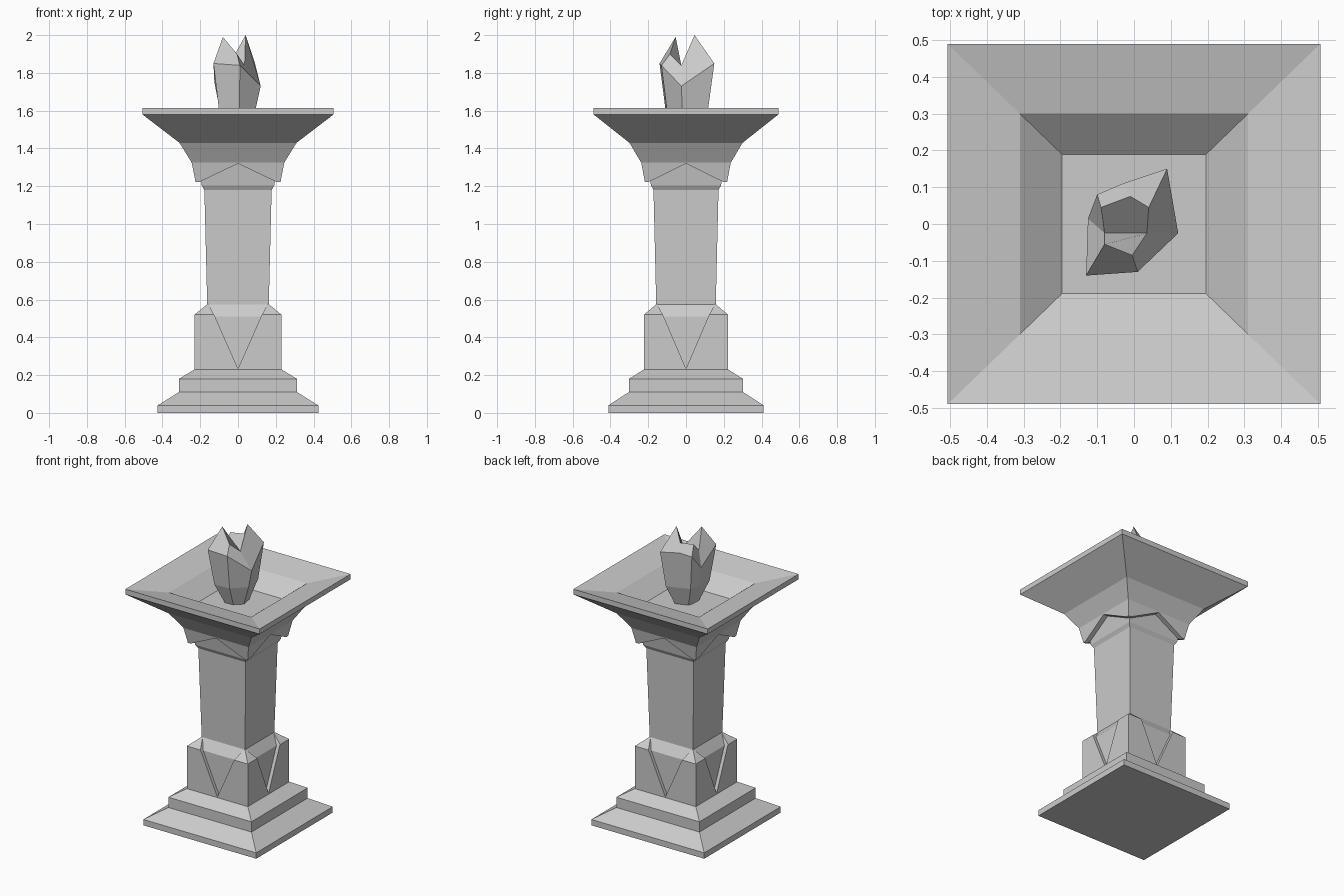
import bpy
import bmesh
from mathutils import Vector

if "Cube" in bpy.data.objects:
    bpy.data.objects.remove(bpy.data.objects["Cube"])

Y_RATIO = 0.967  # the plan is slightly narrower front to back


def finish(name, bm):
    bmesh.ops.recalc_face_normals(bm, faces=bm.faces)
    mesh = bpy.data.meshes.new(name)
    bm.to_mesh(mesh)
    bm.free()
    obj = bpy.data.objects.new(name, mesh)
    bpy.context.collection.objects.link(obj)
    return obj


def loft(name, rings):
    """Join equal-length rings of points and cap both ends."""
    bm = bmesh.new()
    loops = [[bm.verts.new(p) for p in ring] for ring in rings]
    n = len(loops[0])
    for low, high in zip(loops, loops[1:]):
        for i in range(n):
            j = (i + 1) % n
            bm.faces.new((low[i], low[j], high[j], high[i]))
    bm.faces.new(loops[0][::-1])
    bm.faces.new(loops[-1])
    return finish(name, bm)


def square_loft(name, profile):
    """Square-plan solid from (half width, height) pairs."""
    corners = ((-1, -1), (1, -1), (1, 1), (-1, 1))
    return loft(name, [[(sx * r, sy * r * Y_RATIO, z) for sx, sy in corners]
                       for r, z in profile])


def cut_faces(obj, outline):
    """Cut a symmetric outline straight through along y and along x."""
    cutters = []
    for along_x in (False, True):
        if along_x:
            rings = [[(d, u * Y_RATIO, z) for u, z in outline] for d in (-1, 1)]
        else:
            rings = [[(u, d, z) for u, z in outline] for d in (-1, 1)]
        cutter = loft("cutter", rings)
        cutter.hide_render = True
        cutters.append(cutter)
        mod = obj.modifiers.new("cut", 'BOOLEAN')
        mod.operation = 'DIFFERENCE'
        mod.solver = 'EXACT'
        mod.object = cutter
    bpy.context.view_layer.update()
    result = bpy.data.meshes.new_from_object(
        obj.evaluated_get(bpy.context.evaluated_depsgraph_get()))
    obj.modifiers.clear()
    obj.data = result
    for cutter in cutters:
        bpy.data.objects.remove(cutter)


# stepped foot
square_loft("stepped_base", [(.425, 0), (.425, .04), (.313, .11),
                             (.313, .18), (.23, .23)])

# tapering shaft, with its recessed plinth and flared neck
square_loft("shaft", [(.207, .2), (.207, .51), (.163, .575),
                      (.178, 1.18), (.192, 1.205), (.225, 1.4)])

# plinth corners left by a V notch on each face
plinth = square_loft("plinth_corners", [(.23, .22), (.23, .52), (.162, .576)])
cut_faces(plinth, [(0, .235), (.122, .51), (.17, .6), (.17, .7),
                   (-.17, .7), (-.17, .6), (-.122, .51)])

# bowl and collar, with a chevron cut from each collar face
bowl = square_loft("bowl", [(.225, 1.222), (.245, 1.325), (.31, 1.43),
                            (.506, 1.58), (.506, 1.615), (.31, 1.572),
                            (.195, 1.48)])
cut_faces(bowl, [(-.205, 1.15), (.205, 1.15), (.205, 1.222),
                 (0, 1.32), (-.205, 1.222)])

# crystal flame: shoulders, then two tall points and a valley between
shoulder = [(-.13, -.14, 1.85), (.01, -.13, 1.84), (.12, -.025, 1.73),
            (.09, .15, 1.85), (-.03, .11, 1.86), (-.10, .08, 1.84),
            (-.125, .015, 1.75)]
crown = [(-.08, -.055, 1.99), (-.005, -.085, 1.9), (.035, -.025, 1.84),
         (.04, .045, 2.0), (-.01, .075, 1.91), (-.09, .045, 1.91),
         (-.08, -.025, 1.84)]
rings = [[(x * s, y * s, z) for x, y, _ in shoulder]
         for s, z in ((.42, 1.475), (.78, 1.61))] + [shoulder, crown]
bm = bmesh.new()
loops = [[bm.verts.new(Vector(p)) for p in ring] for ring in rings]
for low, high in zip(loops, loops[1:]):
    for i in range(7):
        j = (i + 1) % 7
        bm.faces.new((low[i], low[j], high[j], high[i]))
bm.faces.new(loops[0][::-1])
top = loops[-1]
bm.faces.new((top[0], top[1], top[2], top[6]))
bm.faces.new((top[6], top[2], top[3], top[4], top[5]))
finish("crystal_flame", bm)
